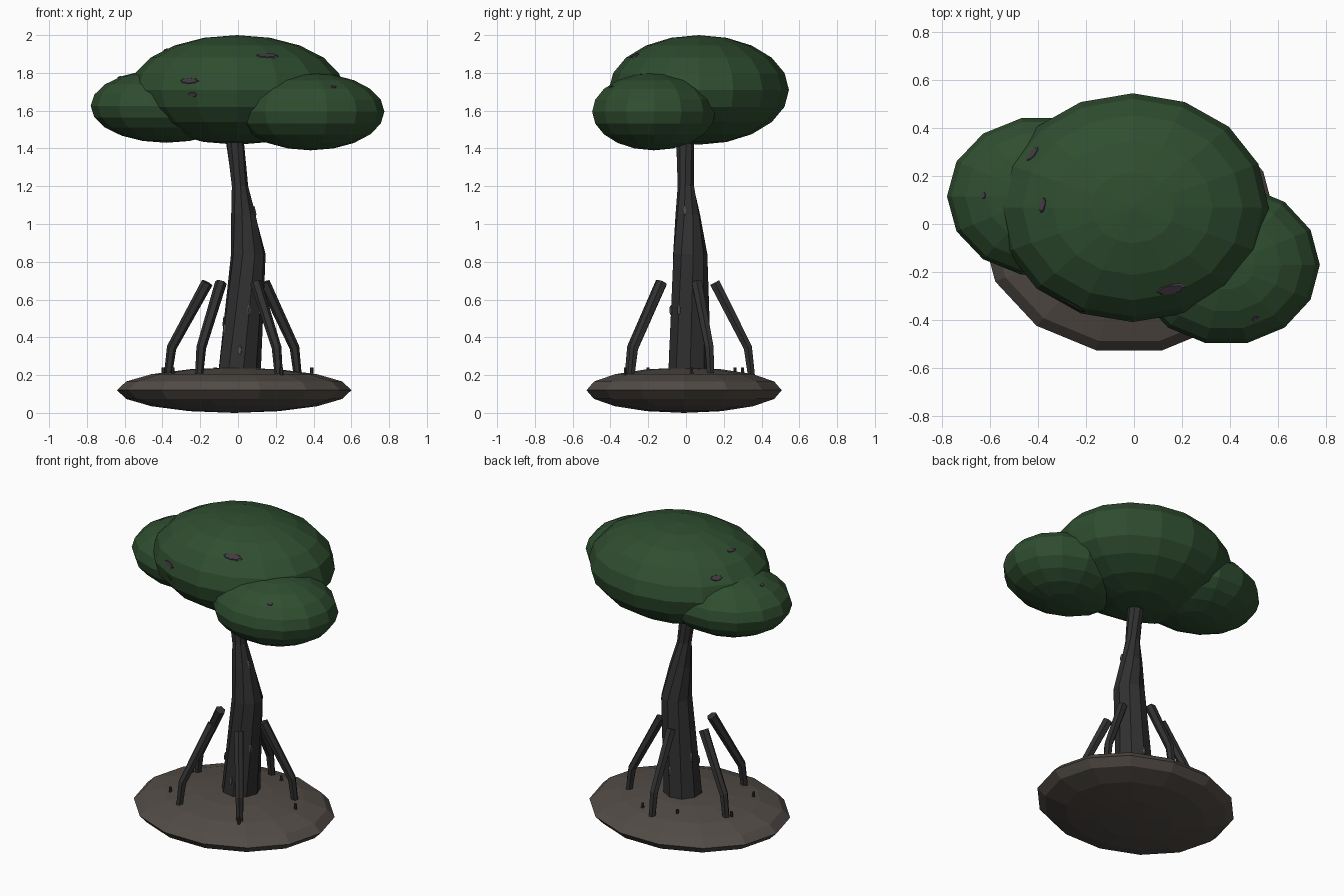
import bpy
import bmesh
import math
from mathutils import Vector, Matrix

cube = bpy.data.objects.get("Cube")
if cube:
    bpy.data.objects.remove(cube, do_unlink=True)


def make_material(name, rgb):
    mat = bpy.data.materials.new(name)
    mat.use_nodes = True
    mat.diffuse_color = (*rgb, 1)
    shader = next(n for n in mat.node_tree.nodes if n.type == 'BSDF_PRINCIPLED')
    shader.inputs["Base Color"].default_value = (*rgb, 1)
    shader.inputs["Roughness"].default_value = 0.9
    return mat


leaf_green = make_material("leaf green", (0.028, 0.075, 0.029))
bark = make_material("dark bark", (0.031, 0.030, 0.030))
mud = make_material("mud brown", (0.085, 0.072, 0.062))
dusky_purple = make_material("dusky purple", (0.055, 0.040, 0.055))
lichen = make_material("lichen grey", (0.085, 0.080, 0.070))


def finish(name, bm, mat):
    bmesh.ops.recalc_face_normals(bm, faces=bm.faces)
    mesh = bpy.data.meshes.new(name)
    bm.to_mesh(mesh)
    bm.free()
    mesh.materials.append(mat)
    obj = bpy.data.objects.new(name, mesh)
    bpy.context.scene.collection.objects.link(obj)
    return obj


def ellipsoid(name, centre, radii, segments, rings, mat):
    bm = bmesh.new()
    place = Matrix.Translation(centre) @ Matrix.Diagonal((*radii, 1)) \
        @ Matrix.Rotation(math.pi / 2, 4, 'Z')
    bmesh.ops.create_uvsphere(bm, u_segments=segments, v_segments=rings,
                              radius=1, matrix=place)
    return finish(name, bm, mat)


def tube(name, points, radii, sides, mat, twist=0.0, level=False):
    """Loft closed polygon rings along a path."""
    bm = bmesh.new()
    pts = [Vector(p) for p in points]
    rings = []
    for i, (p, r) in enumerate(zip(pts, radii)):
        along = pts[min(i + 1, len(pts) - 1)] - pts[max(i - 1, 0)]
        if level:
            along = Vector((0, 0, 1))
        turn = Vector((0, 0, 1)).rotation_difference(along)
        ring = []
        for k in range(sides):
            a = math.tau * k / sides + twist * i
            ring.append(bm.verts.new(
                p + turn @ Vector((r * math.cos(a), r * math.sin(a), 0))))
        rings.append(ring)
    for low, high in zip(rings, rings[1:]):
        for k in range(sides):
            n = (k + 1) % sides
            bm.faces.new((low[k], low[n], high[n], high[k]))
    bm.faces.new(rings[0])
    bm.faces.new(rings[-1])
    return finish(name, bm, mat)


def patch(name, host, near, length, width, mat, upright=False):
    """Thin oval plate lying on the nearest face of the host."""
    _, spot, normal, _ = host.closest_point_on_mesh(Vector(near))
    guide = Vector((0, 0, 1)) if upright else Vector((0, 0, 1)).cross(normal)
    long_axis = (guide - normal * guide.dot(normal)).normalized()
    side_axis = normal.cross(long_axis)
    frame = Matrix((long_axis, side_axis, normal)).transposed().to_4x4()
    bm = bmesh.new()
    bmesh.ops.create_cone(bm, cap_ends=True, segments=8, radius1=0.5,
                          radius2=0.4, depth=0.008,
                          matrix=Matrix.Translation(spot) @ frame
                          @ Matrix.Diagonal((length, width, 1, 1)))
    return finish(name, bm, mat)


# Ground mound
ellipsoid("ground_mound", (-0.02, -0.01, 0.12), (0.62, 0.53, 0.12), 14, 8, mud)

# Trunk, thick and leaning below, slim and twisted above
trunk = tube("trunk",
             [(0, 0.02, 0.15), (0.055, 0.02, 0.84), (0.03, 0.01, 1.05),
              (0.01, 0, 1.2), (-0.015, -0.005, 1.42), (-0.03, -0.01, 1.6)],
             [0.118, 0.093, 0.066, 0.044, 0.048, 0.05],
             9, bark, twist=0.2, level=True)

# Leaf canopy
crown = ellipsoid("canopy_main", (-0.005, 0.068, 1.71), (0.567, 0.477, 0.29),
                  16, 10, leaf_green)
left_lobe = ellipsoid("canopy_left_lobe", (0.385, -0.17, 1.595),
                      (0.39, 0.335, 0.205), 14, 10, leaf_green)
right_lobe = ellipsoid("canopy_right_lobe", (-0.38, 0.115, 1.625),
                       (0.4, 0.335, 0.195), 14, 10, leaf_green)

# Prop roots around the trunk, each with a bent knee
feet = [(0.315, 0.13), (0, 0.345), (-0.37, 0.12), (-0.205, -0.305), (0.215, -0.29)]
for i, (x, y) in enumerate(feet):
    path = [(x * 1.01, y * 1.01, 0.18), (x * 0.95, y * 0.95, 0.345),
            (x * 0.44, y * 0.44, 0.69)]
    tube(f"prop_root_{i + 1}", path, [0.021, 0.026, 0.031], 6, bark)

# Breathing roots poking out of the mud
pegs = [(-0.345, -0.2), (0.39, 0.03), (0.1, 0.3),
        (-0.12, 0.26), (-0.395, 0.1), (0.23, -0.32)]
for i, (x, y) in enumerate(pegs):
    tube(f"breathing_root_{i + 1}", [(x, y, 0.15), (x, y, 0.24)],
         [0.012, 0.009], 6, bark)

# Dusky patches on the canopy
spots = [(crown, (-0.27, -0.36, 1.765), 0.12, 0.035),
         (crown, (-0.25, -0.37, 1.68), 0.06, 0.03),
         (crown, (0.15, -0.26, 1.87), 0.13, 0.05),
         (crown, (-0.42, 0.29, 1.83), 0.08, 0.04),
         (crown, (-0.38, 0.08, 1.92), 0.07, 0.03),
         (left_lobe, (0.5, -0.38, 1.7), 0.035, 0.025),
         (right_lobe, (-0.63, 0.12, 1.78), 0.03, 0.025)]
for i, (host, near, length, width) in enumerate(spots):
    patch(f"canopy_patch_{i + 1}", host, near, length, width, dusky_purple)

# Lichen slivers on the trunk
slivers = [(-0.01, -0.2, 0.34), (-0.2, -0.1, 0.46), (0.04, -0.2, 0.55),
           (0.2, -0.05, 0.54), (0.2, 0, 1.1), (-0.2, 0.1, 0.5), (0.02, 0.2, 0.4)]
for i, near in enumerate(slivers):
    patch(f"lichen_{i + 1}", trunk, near, 0.06, 0.02, lichen, upright=True)
